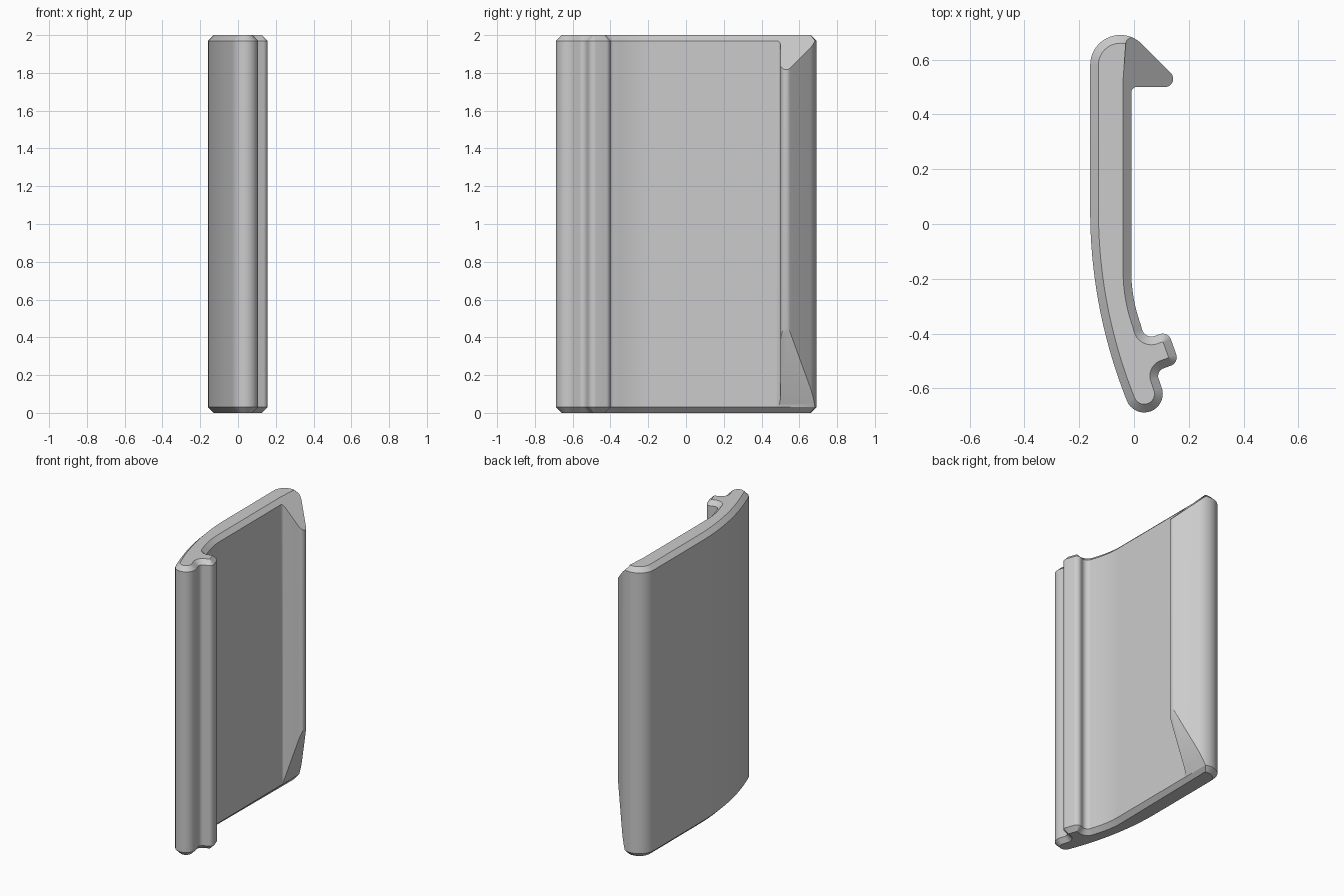
import bpy
import bmesh
import math
from mathutils import Vector

cube = bpy.data.objects.get("Cube")
if cube:
    bpy.data.objects.remove(cube)

HEIGHT, CHAMFER = 2.0, 0.03

grey = bpy.data.materials.new("light_grey")
grey.use_nodes = True
colour = (0.6, 0.6, 0.6, 1)
grey.diffuse_color = colour
grey.node_tree.nodes["Principled BSDF"].inputs["Base Color"].default_value = colour


def arc(cx, cy, r, start, end, steps=12):
    """Points along a circular arc, angles in degrees."""
    angles = [math.radians(start + (end - start) * i / steps) for i in range(steps + 1)]
    return [Vector((cx + r * math.cos(a), cy + r * math.sin(a))) for a in angles]


def fillet(before, corner, after, r, steps=8):
    """Rounded replacement for a corner between two straight runs."""
    b, c, a = Vector(before), Vector(corner), Vector(after)
    u, v = (b - c).normalized(), (a - c).normalized()
    half = u.angle(v) / 2
    centre = c + (u + v).normalized() * (r / math.sin(half))
    p = c + u * (r / math.tan(half)) - centre
    q = c + v * (r / math.tan(half)) - centre
    points = []
    for i in range(steps + 1):
        points.append(centre + p.lerp(q, i / steps).normalized() * r)
    return points


def inset(points, d):
    """Mitred inward offset of a counter-clockwise outline."""
    result = []
    for i, p in enumerate(points):
        e1 = (p - points[i - 1]).normalized()
        e2 = (points[(i + 1) % len(points)] - p).normalized()
        n1, n2 = Vector((-e1.y, e1.x)), Vector((-e2.y, e2.x))
        result.append(p + (n1 + n2) * (d / (1 + n1.dot(n2))))
    return result


def loft(name, rings, closed=True):
    """Skin a stack of matching rings, bottom to top, and cap both ends."""
    bm = bmesh.new()
    stack = [[bm.verts.new(p) for p in ring] for ring in rings]
    n = len(stack[0])
    for low, high in zip(stack, stack[1:]):
        for i in range(n if closed else n - 1):
            j = (i + 1) % n
            bm.faces.new((low[i], low[j], high[j], high[i]))
    bm.faces.new(list(reversed(stack[0])))
    bm.faces.new(stack[-1])
    mesh = bpy.data.meshes.new(name)
    bm.to_mesh(mesh)
    bm.free()
    obj = bpy.data.objects.new(name, mesh)
    bpy.context.collection.objects.link(obj)
    mesh.materials.append(grey)
    bpy.ops.object.select_all(action="DESELECT")
    obj.select_set(True)
    bpy.context.view_layer.objects.active = obj
    bpy.ops.object.shade_smooth_by_angle(angle=math.radians(30))
    return obj


# Shared rounded back end: the plate takes one side, the hook the other
END = (-0.05, 0.58, 0.11)
INNER_X = -0.01
SPLIT = math.degrees(math.acos((INNER_X - END[0]) / END[2]))

# Plate outline: back end, bowed outer wall, front bulb
bow = math.degrees(math.asin(0.695 / 1.87))
outline = arc(*END, SPLIT, 180, 16)
outline += arc(1.71, 0.05, 1.87, 180, 180 + bow - 1, 16)
outline += arc(0.037, -0.62, 0.068, 180 + bow, 380, 18)

# Front tooth with its notch, then the curved inner wall
notch, tip_low, tip_high, root = (0.08, -0.537), (0.165, -0.506), (0.124, -0.391), (0.039, -0.422)
inner = arc(0.57, -0.17, 0.58, 200, 180, 12)
corners = [tuple(outline[-1]), notch, tip_low, tip_high, root, tuple(inner[0])]
for k, r in enumerate((0.03, 0.032, 0.032, 0.035), start=1):
    outline += fillet(corners[k - 1], corners[k], corners[k + 1], r)
outline += inner

# Plate with chamfered top and bottom rims
rim = inset(outline, CHAMFER)
layers = [(rim, 0), (outline, CHAMFER), (outline, HEIGHT - CHAMFER), (rim, HEIGHT)]
loft("curved_plate", [[(p.x, p.y, z) for p in pts] for pts, z in layers])

# Hook: wedge with rounded tip, steep taper below and 45 degree slope above
hook = arc(0.01, 0.48, 0.02, 180, 90, 6)
hook += arc(0.113, 0.53, 0.03, -90, 45, 12)
hook += arc(*END, 45, SPLIT, 6)
lower = [(p.x, p.y, CHAMFER + 2.75 * (p.x - INNER_X)) for p in hook]
upper = [(p.x, p.y, HEIGHT - CHAMFER - (p.x - INNER_X)) for p in hook]
loft("back_hook", [lower, upper], closed=False)
